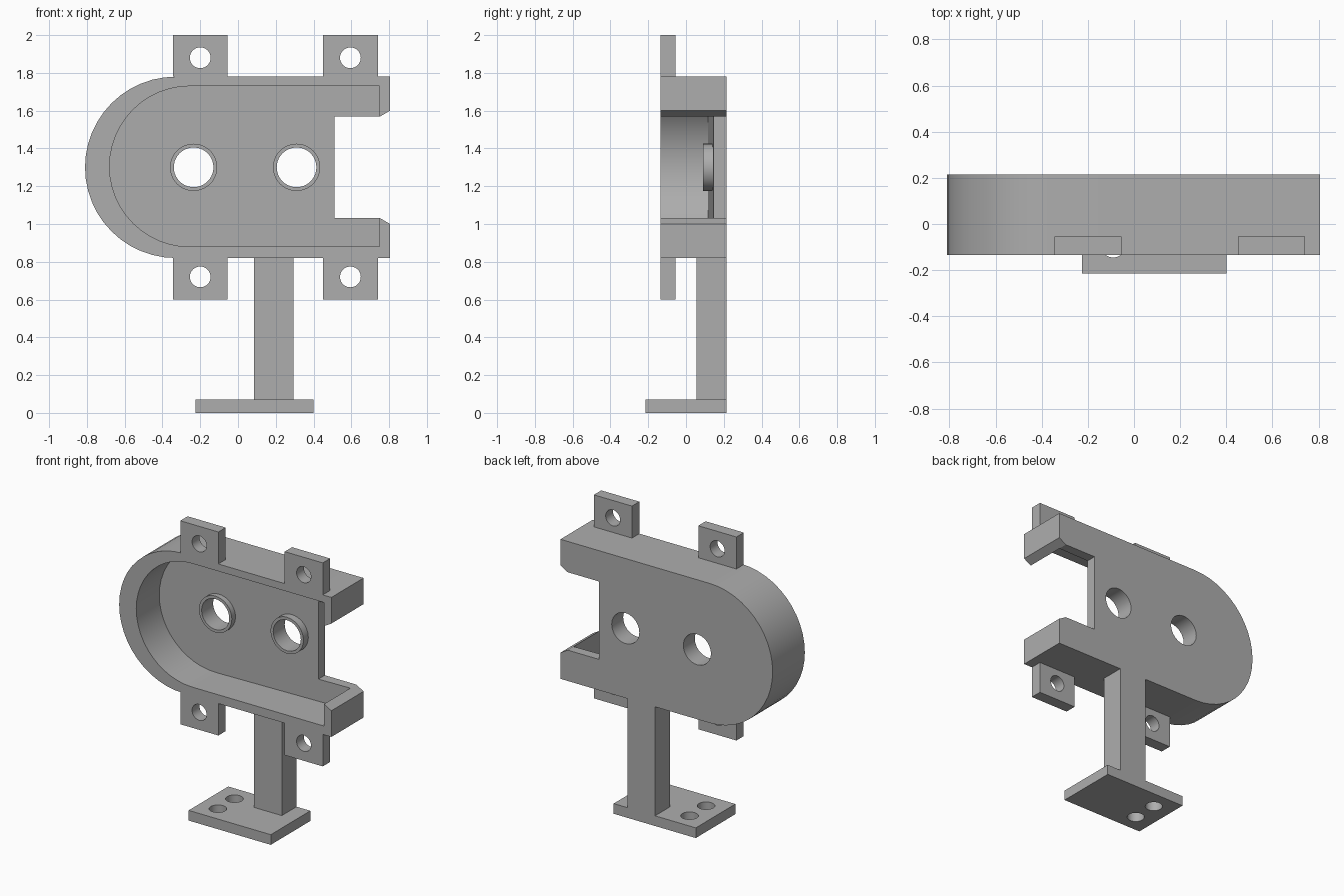
import bpy, bmesh
from math import pi, sin, cos, radians
from mathutils import Matrix

if "Cube" in bpy.data.objects:
    bpy.data.objects.remove(bpy.data.objects["Cube"])

grey = bpy.data.materials.new("plain_grey")
grey.use_nodes = True
COLOUR = (0.42, 0.42, 0.42, 1)
grey.diffuse_color = COLOUR
grey.node_tree.nodes["Principled BSDF"].inputs["Base Color"].default_value = COLOUR

FRONT, BACK, MID = -0.135, 0.215, 1.3


def finish(name, bm):
    bmesh.ops.recalc_face_normals(bm, faces=bm.faces)
    mesh = bpy.data.meshes.new(name)
    bm.to_mesh(mesh)
    bm.free()
    mesh.materials.append(grey)
    obj = bpy.data.objects.new(name, mesh)
    bpy.context.collection.objects.link(obj)
    return obj


def box(name, x0, x1, y0, y1, z0, z1):
    bm = bmesh.new()
    bmesh.ops.create_cube(bm, size=1)
    for v in bm.verts:
        v.co = (x1 if v.co.x > 0 else x0, y1 if v.co.y > 0 else y0,
                z1 if v.co.z > 0 else z0)
    return finish(name, bm)


def prism(name, profile, y0, back):
    """Extrude an x-z profile from y0 to back(x)."""
    bm = bmesh.new()
    near = [bm.verts.new((x, y0, z)) for x, z in profile]
    far = [bm.verts.new((x, back(x), z)) for x, z in profile]
    bm.faces.new(near)
    bm.faces.new(far)
    for i in range(len(near)):
        j = (i + 1) % len(near)
        bm.faces.new((near[i], near[j], far[j], far[i]))
    return finish(name, bm)


def cylinder(name, x, y, z, r, length, upright=False):
    bm = bmesh.new()
    turn = Matrix() if upright else Matrix.Rotation(pi / 2, 4, "X")
    bmesh.ops.create_cone(bm, cap_ends=True, segments=40, radius1=r, radius2=r,
                          depth=length, matrix=Matrix.Translation((x, y, z)) @ turn)
    return finish(name, bm)


def cut(obj, *cutters):
    for cutter in cutters:
        cutter.hide_render = True
        mod = obj.modifiers.new("cut", "BOOLEAN")
        mod.operation, mod.object, mod.solver = "DIFFERENCE", cutter, "EXACT"
        bpy.context.view_layer.objects.active = obj
        bpy.ops.object.modifier_apply(modifier=mod.name)
        bpy.data.objects.remove(cutter)


def smooth(obj):
    bpy.ops.object.select_all(action="DESELECT")
    obj.select_set(True)
    bpy.context.view_layer.objects.active = obj
    bpy.ops.object.shade_smooth_by_angle(angle=radians(30))


def arc(cx, cz, r, steps=24):
    """Half circle on the -x side, from top to bottom."""
    return [(cx - r * sin(pi * i / steps), cz + r * cos(pi * i / steps))
            for i in range(steps + 1)]


# Housing: rounded outline with two chamfered arms around an open notch
upper_arm = [(0.51, 1.568), (0.75, 1.568), (0.805, 1.6), (0.805, 1.78)]
lower_arm = [(x, 2 * MID - z) for x, z in reversed(upper_arm)]
housing = prism("housing", arc(-0.33, MID, 0.48) + lower_arm + upper_arm,
                FRONT, lambda x: BACK)

# Front pocket with a slightly sloping floor
pocket = prism("pocket_cutter",
               arc(-0.255, 1.305, 0.425) + [(0.75, 0.88), (0.75, 1.73)],
               FRONT - 0.1, lambda x: 0.145 + 0.025 * (x - 0.51))
cut(housing, pocket)

# Two bores with raised collars on the pocket floor
for side, x in (("right", -0.235), ("left", 0.31)):
    cut(housing, cylinder("bore_cutter", x, 0.1, MID, 0.105, 0.6))
    collar = cylinder(side + "_collar", x, 0.125, MID, 0.125, 0.07)
    cut(collar, cylinder("bore_cutter", x, 0.1, MID, 0.105, 0.6))
    smooth(collar)
smooth(housing)

# Mounting tabs with screw holes
for side, x in (("right", -0.2), ("left", 0.595)):
    for level, z0, z1, hole_z in (("upper", 1.78, 2.0, 1.88), ("lower", 0.6, 0.82, 0.72)):
        tab = box(f"{level}_{side}_tab", x - 0.145, x + 0.145, FRONT, -0.055, z0, z1)
        cut(tab, cylinder("screw_cutter", x, -0.1, hole_z, 0.055, 0.4))
        smooth(tab)

# Stand: post and drilled foot plate
box("post", 0.085, 0.295, 0.055, BACK, 0.07, 0.82)
foot = box("foot_plate", -0.225, 0.4, -0.215, BACK, 0, 0.07)
cut(foot, *[cylinder("foot_hole_cutter", -0.09, y, 0.035, 0.055, 0.3, True)
            for y in (-0.09, 0.09)])
smooth(foot)
